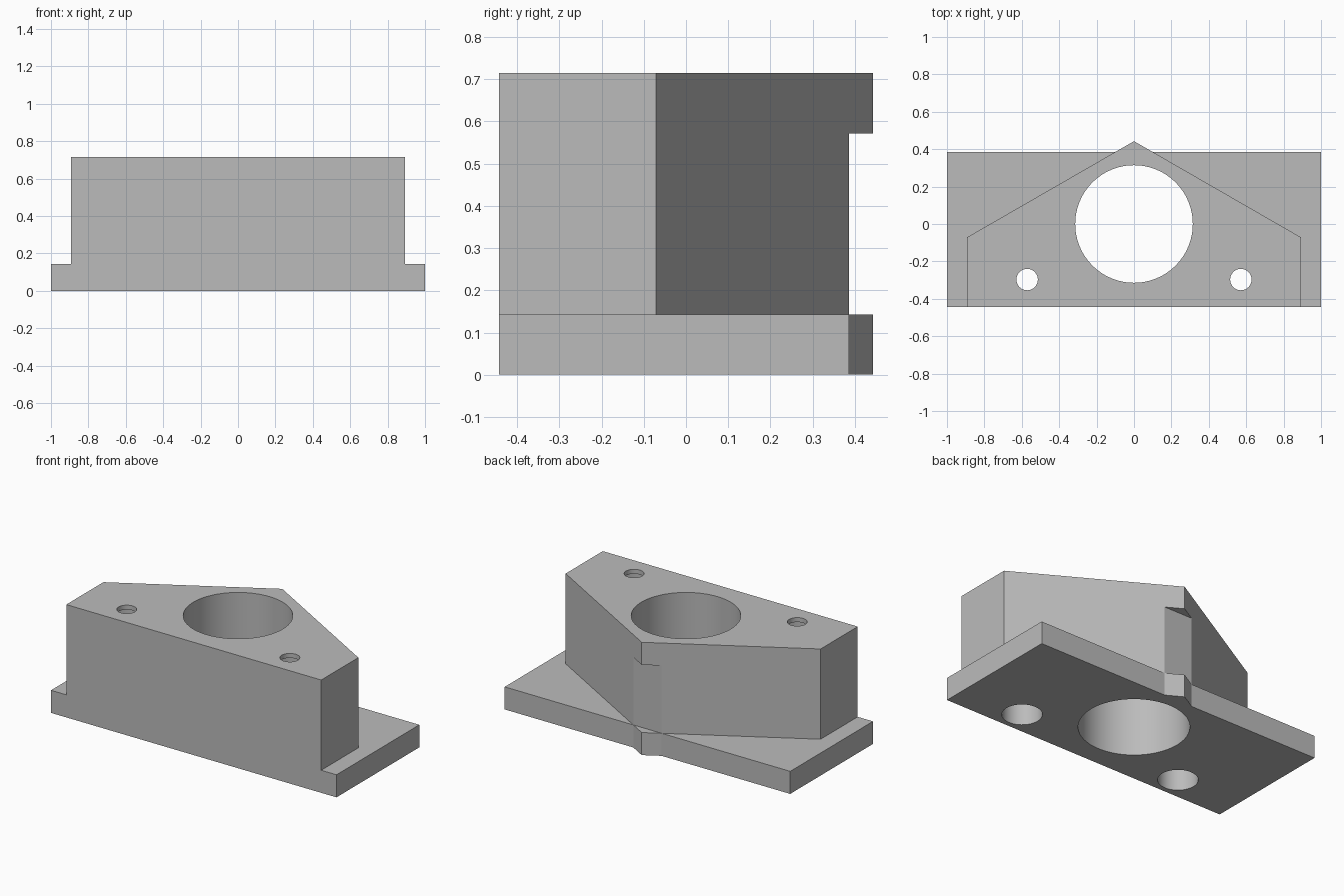
import bpy
import bmesh
import math

cube = bpy.data.objects.get("Cube")
if cube:
    bpy.data.objects.remove(cube, do_unlink=True)

U = 2 / 70            # design unit: the base is 70 units wide
FRONT, BACK, APEX = -15.5 * U, 13.5 * U, 15.5 * U
BASE_TOP, NOTCH_TOP, TOP = 5 * U, 20 * U, 25 * U
OVER = 0.1            # how far cutters overshoot

grey = bpy.data.materials.new("light grey")
grey.use_nodes = True
colour = (0.5, 0.5, 0.5, 1)
grey.diffuse_color = colour
grey.node_tree.nodes["Principled BSDF"].inputs["Base Color"].default_value = colour


def prism(name, outline, z0, z1):
    """Extrude a flat outline from z0 up to z1."""
    bm = bmesh.new()
    base = bm.faces.new([bm.verts.new((x, y, z0)) for x, y in outline])
    top = bmesh.ops.extrude_face_region(bm, geom=[base])["geom"]
    verts = [v for v in top if isinstance(v, bmesh.types.BMVert)]
    bmesh.ops.translate(bm, vec=(0, 0, z1 - z0), verts=verts)
    bmesh.ops.recalc_face_normals(bm, faces=bm.faces)
    mesh = bpy.data.meshes.new(name)
    bm.to_mesh(mesh)
    bm.free()
    mesh.materials.append(grey)
    ob = bpy.data.objects.new(name, mesh)
    bpy.context.collection.objects.link(ob)
    return ob


def rectangle(x, y0, y1):
    return [(-x, y0), (x, y0), (x, y1), (-x, y1)]


def circle(cx, cy, r, n):
    return [(cx + r * math.cos(math.tau * i / n), cy + r * math.sin(math.tau * i / n))
            for i in range(n)]


def combine(target, tool, operation):
    """Apply a boolean and discard the tool."""
    mod = target.modifiers.new(operation, "BOOLEAN")
    mod.operation, mod.solver, mod.object = operation, "EXACT", tool
    bpy.context.view_layer.objects.active = target
    bpy.ops.object.modifier_apply(modifier=mod.name)
    bpy.data.objects.remove(tool, do_unlink=True)


# Five-sided block with a pointed back
side_x, side_y = 31.25 * U, -2.5 * U
block = prism("bearing_block", [(-side_x, FRONT), (side_x, FRONT), (side_x, side_y),
                                (0, APEX), (-side_x, side_y)], 0, TOP)

# Flat relief on the point, between the base and the top lip
combine(block, prism("relief_cutter", rectangle(10 * U, BACK, APEX + OVER),
                     BASE_TOP, NOTCH_TOP), "DIFFERENCE")

# Base flange
combine(block, prism("base_flange", rectangle(1, FRONT, BACK), 0, BASE_TOP), "UNION")

# Main bore
combine(block, prism("bore_cutter", circle(0, 0, 11 * U, 96), -OVER, TOP + OVER), "DIFFERENCE")

# Bolt holes: narrow through the top skin, wide underneath
for side in (-1, 1):
    x, y = side * 20 * U, -10.4 * U
    combine(block, prism("bolt_cutter", circle(x, y, 2 * U, 48), -OVER, TOP + OVER), "DIFFERENCE")
    combine(block, prism("well_cutter", circle(x, y, 4 * U, 48), -OVER, TOP - U), "DIFFERENCE")

# Smooth bores, crisp edges
bpy.ops.object.select_all(action="DESELECT")
block.select_set(True)
bpy.context.view_layer.objects.active = block
bpy.ops.object.shade_smooth_by_angle(angle=math.radians(25))
